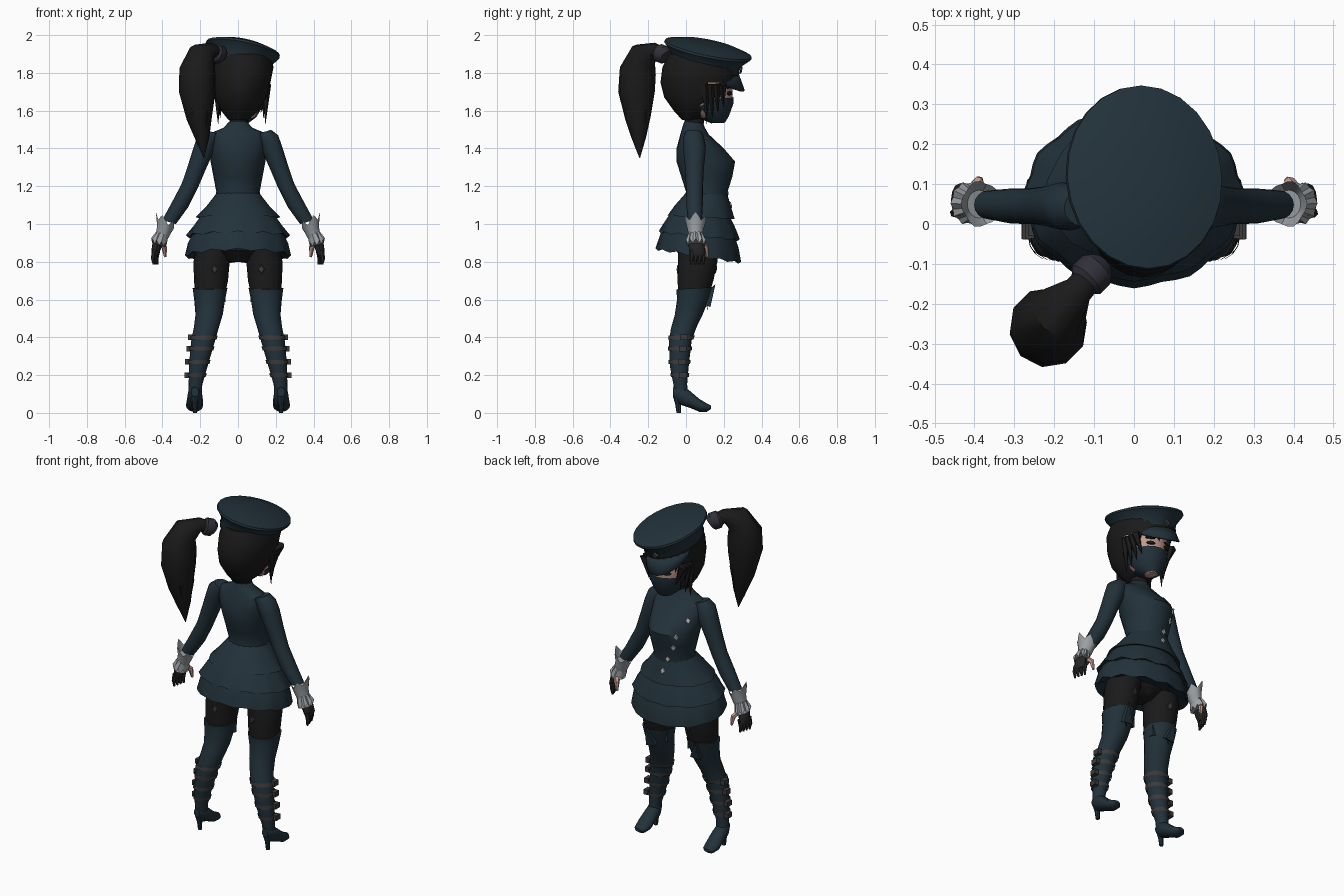
import bpy, bmesh, math
from mathutils import Vector, Euler
from mathutils.bvhtree import BVHTree

cube = bpy.data.objects.get("Cube")
if cube:
    bpy.data.objects.remove(cube, do_unlink=True)


def material(name, r, g, b):
    m = bpy.data.materials.new(name)
    m.use_nodes = True
    m.diffuse_color = (r, g, b, 1)
    m.node_tree.nodes["Principled BSDF"].inputs["Base Color"].default_value = (r, g, b, 1)
    return m


NAVY = material("navy cloth", .016, .031, .043)
BLACK = material("black hair", .011, .0105, .0105)
GLOVE = material("dark glove", .02, .019, .02)
GREY = material("grey strap", .045, .042, .044)
TIE = material("slate hair tie", .03, .029, .04)
WHITE = material("pale cuff", .33, .35, .37)
SKIN = material("skin", .55, .32, .27)
SILVER = material("silver button", .45, .46, .48)


def finish(name, bm, mat, sharp=40):
    bmesh.ops.recalc_face_normals(bm, faces=bm.faces)
    mesh = bpy.data.meshes.new(name)
    bm.to_mesh(mesh)
    bm.free()
    mesh.materials.append(mat)
    mesh.shade_smooth()
    mesh.set_sharp_from_angle(angle=math.radians(sharp))
    obj = bpy.data.objects.new(name, mesh)
    bpy.context.collection.objects.link(obj)
    return obj


def loft(name, mat, rings, n=16, side=1, axis="z", tilt=(0, 0), ruffle=None, jag=0,
         caps=True, keep=None):
    """Skin ellipses given as (height, centre x, centre y, radius x, radius y)."""
    bm = bmesh.new()
    loops = []
    for i, (h, cx, cy, rx, ry) in enumerate(rings):
        loop = []
        for k in range(n):
            a = math.tau * k / n
            wave = 1
            dz = 0
            if ruffle and ruffle[0] == i:
                wave += ruffle[2] * math.cos(ruffle[1] * a)
                dz = jag * math.cos(ruffle[1] * a)
            u, v = rx * wave * math.cos(a), ry * wave * math.sin(a)
            w = h + tilt[0] * u + tilt[1] * v + dz
            p = (cx + u, cy + v, w) if axis == "z" else (cx + u, w, cy + v)
            loop.append(bm.verts.new((p[0] * side, p[1], p[2])))
        loops.append(loop)
    for low, high in zip(loops, loops[1:]):
        for k in range(n):
            j = (k + 1) % n
            bm.faces.new((low[k], low[j], high[j], high[k]))
    if caps:
        bm.faces.new(loops[0])
        bm.faces.new(loops[-1])
    if keep:
        gone = [f for f in bm.faces if not keep(f.calc_center_median())]
        bmesh.ops.delete(bm, geom=gone, context="FACES")
    return finish(name, bm, mat)


def tube(name, mat, path, radii, n=10):
    """Skin circles that follow a bent path."""
    bm = bmesh.new()
    pts = [Vector(p) for p in path]
    loops = []
    for i, (p, r) in enumerate(zip(pts, radii)):
        d = (pts[min(i + 1, len(pts) - 1)] - pts[max(i - 1, 0)]).normalized()
        s = d.cross(Vector((1, -1, 0))).normalized()
        t = d.cross(s)
        loops.append([bm.verts.new(p + r * (s * math.cos(math.tau * k / n) + t * math.sin(math.tau * k / n)))
                      for k in range(n)])
    for low, high in zip(loops, loops[1:]):
        for k in range(n):
            bm.faces.new((low[k], low[(k + 1) % n], high[(k + 1) % n], high[k]))
    bm.faces.new(loops[0])
    bm.faces.new(loops[-1])
    return finish(name, bm, mat)


def spike(name, mat, base, tip, r, n=5):
    return tube(name, mat, (base, tip), (r, .001), n)


def stick(name, mat, target, x, z, w, h, facing=1, sides=4):
    """Lay a thin plate on a surface, found from the front or the back."""
    tree = BVHTree.FromPolygons([v.co for v in target.data.vertices],
                                [p.vertices for p in target.data.polygons])
    hit, normal, _, _ = tree.ray_cast(Vector((x, facing, z)), Vector((0, -facing, 0)))
    if hit is None:
        return
    if normal.y * facing < 0:
        normal = -normal
    bm = bmesh.new()
    bmesh.ops.create_cone(bm, cap_ends=True, segments=sides, radius1=1, radius2=.8, depth=.008)
    bmesh.ops.scale(bm, vec=(w, h, 1), verts=bm.verts)
    obj = finish(name, bm, mat)
    obj.rotation_euler = normal.to_track_quat("Z", "Y").to_euler()
    obj.location = hit + normal * .003


# Jacket and neck
jacket = loft("jacket", NAVY, [
    (1.54, 0, .04, .05, .05), (1.51, 0, .04, .075, .06), (1.475, 0, .045, .16, .075),
    (1.40, 0, .075, .155, .125), (1.33, 0, .105, .145, .155), (1.25, 0, .11, .13, .135),
    (1.17, 0, .11, .115, .11), (1.12, 0, .105, .125, .12)], n=20)
loft("neck", BLACK, [(1.5, 0, .04, .048, .05), (1.62, .01, .05, .05, .055)])
for x, z in ((-.12, 1.40), (-.09, 1.32), (-.07, 1.25), (-.03, 1.17)):
    stick("button", SILVER, jacket, x, z, .016, .02)

# Peplum and two ruffled skirt tiers, each with a closed underside
peplum = loft("peplum", NAVY, [
    (1.16, 0, .11, .116, .11), (1.09, 0, .09, .17, .15), (1.035, 0, .08, .22, .175),
    (1.05, 0, .08, .16, .13)], n=32, tilt=(0, -.05), ruffle=(2, 8, .02))
stick("button", SILVER, peplum, -.01, 1.1, .016, .02)
loft("upper_skirt", NAVY, [
    (1.06, 0, .08, .185, .15), (.99, 0, .075, .235, .19), (.935, 0, .07, .27, .21),
    (.95, 0, .07, .2, .16)], n=48, tilt=(0, -.1), ruffle=(2, 12, .02), jag=.006)
loft("lower_skirt", NAVY, [
    (.96, 0, .07, .235, .19), (.9, 0, .07, .265, .21), (.83, 0, .065, .275, .222),
    (.86, 0, .065, .2, .16)], n=48, tilt=(0, -.16), ruffle=(2, 12, .02), jag=.006)
loft("hips", BLACK, [(.97, 0, .07, .18, .13), (.86, 0, .065, .17, .12), (.8, 0, .06, .06, .06)])

# Head, mask and hair
face_rings = [(1.535, .02, .17, .03, .03), (1.565, .02, .145, .07, .075),
              (1.63, .02, .11, .11, .135), (1.70, .02, .1, .125, .145), (1.82, .02, .1, .13, .145)]
head = loft("head", SKIN, face_rings, n=20)
loft("mask", NAVY, [(h, x, y, rx + .006, ry + .006) for h, x, y, rx, ry in face_rings[:3]]
     + [(1.662, .02, .108, .122, .145)], n=20, tilt=(0, .05), caps=False, keep=lambda c: c.y > .1)
loft("hair", BLACK, [
    (1.55, 0, .03, .05, .05), (1.6, .01, .045, .1, .11), (1.67, .015, .06, .137, .175),
    (1.75, .022, .065, .15, .2), (1.83, .03, .075, .158, .2), (1.9, .03, .09, .14, .18)],
    n=24, keep=lambda c: c.z > 1.75 or c.y < .12)
for s in (-1, 1):
    stick("eye", BLACK, head, .02 + s * .052, 1.692, .026, .012, sides=8)
    stick("brow", BLACK, head, .02 + s * .055, 1.722, .03, .006, sides=6)
    for k in range(4):
        spike("side_lock", BLACK, (.02 + s * .13, .1 + k * .03, 1.74),
              (.02 + s * (.125 - k * .012), .11 + k * .03, 1.53 + k * .03), .026)
for k in range(7):
    x = -.08 + k * .033
    spike("fringe_lock", BLACK, (x, .23 - abs(k - 3) * .011, 1.79),
          (x + .01, .25 - abs(k - 3) * .016, 1.70 + .012 * (k % 2)), .022)

# Ponytail
tube("ponytail", BLACK, [
    (-.09, -.11, 1.89), (-.14, -.165, 1.92), (-.19, -.225, 1.895), (-.215, -.255, 1.81), (-.215, -.262, 1.7),
    (-.205, -.255, 1.56), (-.19, -.25, 1.46), (-.18, -.245, 1.35)],
    [.035, .04, .075, .098, .098, .068, .04, .002])
for dx, dy, z in ((-.05, 0, 1.42), (.03, -.04, 1.44), (.03, .04, 1.41), (-.02, -.05, 1.46)):
    spike("ponytail_tip", BLACK, (-.205 + dx, -.255 + dy, 1.6), (-.19 + dx * .5, -.25 + dy * .6, z), .03)
tube("hair_tie", TIE, [(-.085, -.105, 1.885), (-.095, -.115, 1.895), (-.12, -.14, 1.905), (-.13, -.15, 1.91)],
     [.036, .05, .05, .036], 12)

# Peaked cap, modelled level and then tipped
cap_parts = [
    loft("cap_crown", NAVY, [
        (-.11, 0, 0, .155, .182), (-.06, 0, 0, .163, .19), (-.012, 0, 0, .2, .236), (0, 0, 0, .198, .234),
        (.022, 0, 0, .13, .155), (.03, 0, 0, .05, .06)], n=24),
    loft("cap_cord", BLACK, [(-.112, 0, 0, .158, .186), (-.092, 0, 0, .161, .189)], n=24, caps=False)]
bm = bmesh.new()
rows = []
for k in range(13):
    a = math.radians(15 + 150 * k / 12)
    drop = .085 * math.sin(math.pi * k / 12) ** .6
    rows.append([bm.verts.new(((.157 + .08 * t * drop) * math.cos(a), (.184 + .6 * t * drop) * math.sin(a),
                               -.1 - t * drop)) for t in (0, .5, 1)])
for a, b in zip(rows, rows[1:]):
    for i in (0, 1):
        bm.faces.new((a[i], a[i + 1], b[i + 1], b[i]))
visor = finish("cap_visor", bm, NAVY)
visor.modifiers.new("thickness", "SOLIDIFY").thickness = .008
cap_parts.append(visor)
bm = bmesh.new()
bmesh.ops.create_cone(bm, cap_ends=True, segments=4, radius1=.024, radius2=.016, depth=.009)
bmesh.ops.rotate(bm, matrix=Euler((-math.pi / 2, 0, 0)).to_matrix(), verts=bm.verts)
bmesh.ops.translate(bm, vec=(0, .194, -.08), verts=bm.verts)
cap_parts.append(finish("cap_badge", bm, GREY))
for part in cap_parts:
    part.location = (.027, .118, 1.93)
    part.rotation_euler = (-.2, .2, 0)

# Limbs, mirrored
BOOT = [(.66, .148, .045, .092, .095), (.6, .15, .037, .082, .085), (.52, .153, .015, .072, .075),
        (.45, .168, -.012, .066, .068), (.38, .185, -.03, .063, .06), (.25, .21, -.035, .05, .05),
        (.15, .225, -.03, .036, .036), (.09, .228, -.025, .036, .036)]


def boot_ring(z, grow):
    for hi, lo in zip(BOOT, BOOT[1:]):
        if lo[0] <= z <= hi[0]:
            t = (hi[0] - z) / (hi[0] - lo[0])
            mid = [a + (b - a) * t for a, b in zip(hi, lo)]
            return (z, mid[1], mid[2], mid[3] + grow, mid[4] + grow)


for s, label in ((1, "left_"), (-1, "right_")):
    # Sleeve, cuff and hand
    loft(label + "sleeve", NAVY, [
        (1.485, .13, .04, .045, .045), (1.455, .16, .04, .052, .056), (1.4, .18, .045, .052, .06),
        (1.3, .218, .045, .046, .05), (1.2, .256, .045, .042, .045), (1.1, .308, .045, .043, .044),
        (1.01, .365, .048, .036, .036)], side=s, tilt=(.3, 0))
    loft(label + "cuff", WHITE, [
        (.93, .405, .05, .03, .034), (.97, .392, .05, .036, .042), (1.02, .384, .05, .048, .056),
        (.98, .388, .05, .03, .035)], n=20, side=s, tilt=(.55, 0), ruffle=(2, 5, .06), jag=.018)
    loft(label + "wrist_lace", WHITE, [
        (.955, .4, .05, .03, .035), (.9, .418, .052, .04, .052)], n=20, side=s, tilt=(.3, 0),
        ruffle=(1, 10, .06), jag=.012)
    loft(label + "glove", GLOVE, [
        (.94, .41, .052, .025, .03), (.89, .427, .055, .028, .042), (.85, .437, .06, .022, .042),
        (.83, .44, .06, .012, .035)], n=12, side=s)
    for k in range(4):
        y = .028 + k * .021
        x = .442 - k * .006
        tube(label + "finger", GLOVE, [(s * x, y, .86), (s * (x + .008), y, .82), (s * (x + .004), y, .785)],
             (.013, .012, .006), 6)
    tube(label + "thumb", SKIN, [(s * .412, .08, .9), (s * .39, .105, .875), (s * .385, .112, .825)],
         (.015, .015, .007), 6)
    # Thigh, boot and heel
    thigh = loft(label + "thigh", BLACK, [
        (.93, .11, .07, .095, .11), (.8, .14, .062, .096, .104), (.7, .143, .05, .09, .095),
        (.62, .148, .04, .078, .08)], side=s)
    for facing in (-1, 1):
        stick(label + "garter_patch", GREY, thigh, s * .125, .76, .018, .026, facing)
    loft(label + "boot", NAVY, BOOT, side=s, tilt=(0, .06))
    spike(label + "boot_flap", NAVY, (s * .15, .1, .58), (s * .165, .155, .68), .045, 4)
    spike(label + "boot_side_flap", NAVY, (s * .09, .06, .6), (s * .065, .08, .68), .035, 4)
    spike(label + "boot_thorn", BLACK, (s * .15, .1, .64), (s * .15, .115, .545), .015, 4)
    loft(label + "foot", NAVY, [
        (-.068, .228, .11, .02, .025), (-.035, .228, .1, .038, .055), (.02, .228, .072, .042, .045),
        (.07, .23, .04, .046, .034), (.11, .23, .028, .038, .022), (.132, .23, .03, .018, .01)],
        n=12, side=s, axis="y")
    loft(label + "heel", NAVY, [(.09, .228, -.045, .025, .025), (.05, .228, -.042, .014, .016),
                                (0, .228, -.038, .011, .012)], n=8, side=s)
    # Boot straps with buckles on the outside
    for z in (.2, .27, .34, .4):
        ring = boot_ring(z, .005)
        loft(label + "strap", GREY, [boot_ring(z - .011, .006), boot_ring(z + .011, .006)], side=s, caps=False)
        edge = ring[1] + ring[3]
        bm = bmesh.new()
        bmesh.ops.create_cube(bm, size=1)
        bmesh.ops.scale(bm, vec=(.026, .04, .03), verts=bm.verts)
        bmesh.ops.translate(bm, vec=(s * (edge + .004), ring[2] + .015, z), verts=bm.verts)
        finish(label + "buckle", bm, GREY)
